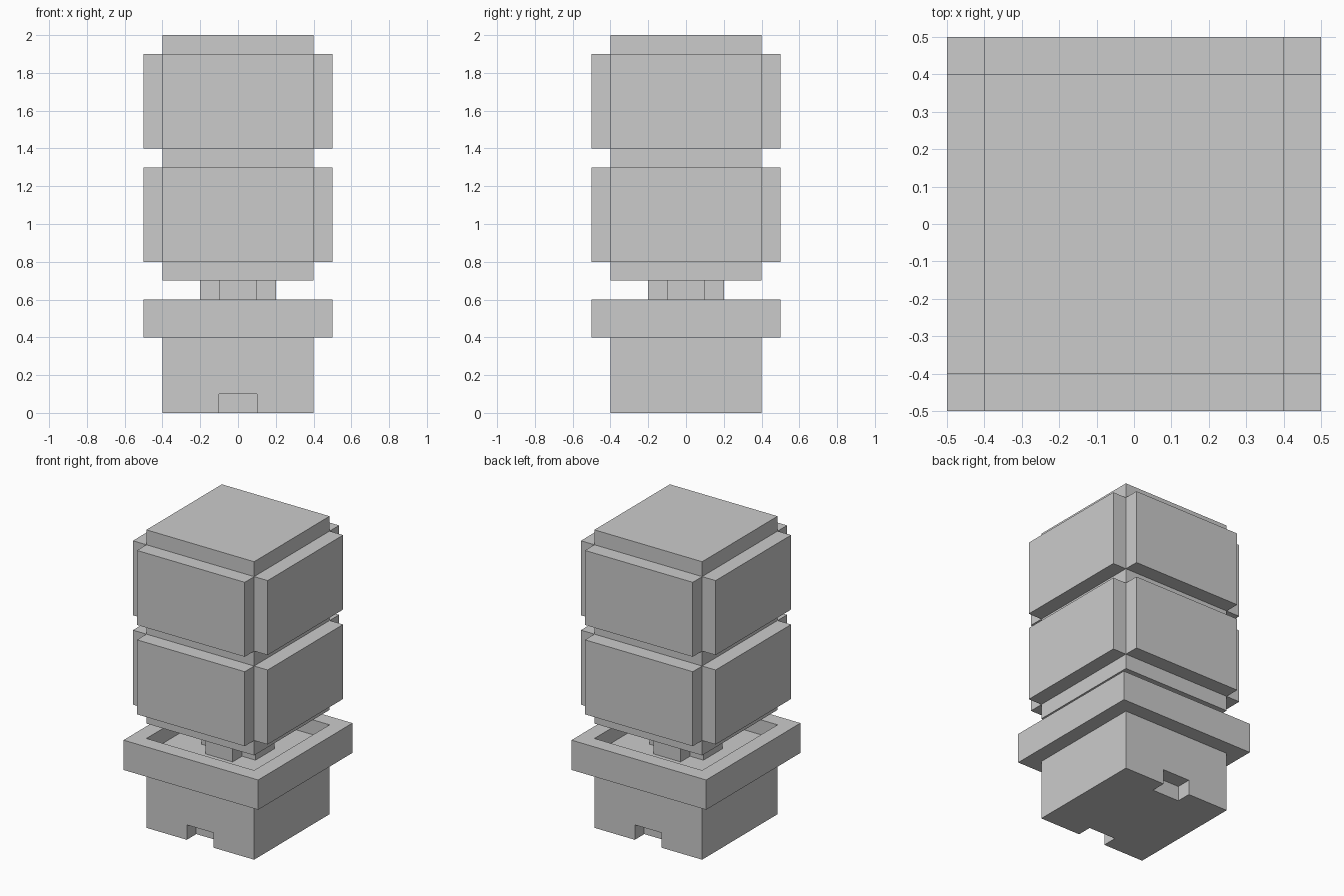
import bpy, bmesh

if "Cube" in bpy.data.objects:
    bpy.data.objects.remove(bpy.data.objects["Cube"])


def finish(name, bm):
    bmesh.ops.recalc_face_normals(bm, faces=bm.faces)
    mesh = bpy.data.meshes.new(name)
    bm.to_mesh(mesh)
    bm.free()
    obj = bpy.data.objects.new(name, mesh)
    bpy.context.collection.objects.link(obj)
    return obj


def square_stack(profile):
    """Closed square-section solid from (half width, z) pairs; returns bmesh and side faces per level."""
    bm = bmesh.new()
    rings = [[bm.verts.new((sx * r, sy * r, z))
              for sx, sy in ((-1, -1), (1, -1), (1, 1), (-1, 1))]
             for r, z in profile]
    levels = []
    for a, b in zip(rings, rings[1:]):
        levels.append([bm.faces.new((a[i], a[(i + 1) % 4], b[(i + 1) % 4], b[i]))
                       for i in range(4)])
    bm.faces.new(rings[0][::-1])
    bm.faces.new(rings[-1])
    bm.normal_update()
    return bm, levels


# Base with a raised rim and a shallow tray on top
bm, _ = square_stack([(0.4, 0), (0.4, 0.4), (0.5, 0.4), (0.5, 0.6), (0.4, 0.6), (0.4, 0.5)])
base = finish("base_tray", bm)

# Notches in the bottom edge, front and back
bm = bmesh.new()
for side in (-1, 1):
    box = bmesh.ops.create_cube(bm, size=0.2)["verts"]
    bmesh.ops.translate(bm, verts=box, vec=(0, 0.4 * side, 0))
cutter = finish("notch_cutter", bm)
cutter.hide_render = True
mod = base.modifiers.new("notches", 'BOOLEAN')
mod.operation = 'DIFFERENCE'
mod.solver = 'EXACT'
mod.object = cutter
bpy.context.view_layer.objects.active = base
bpy.ops.object.modifier_apply(modifier=mod.name)
bpy.data.objects.remove(cutter)

# Cross-shaped post standing in the tray
cross = [(.1, -.2), (.1, -.1), (.2, -.1)]
outline = []
for _ in range(4):
    outline += cross
    cross = [(-y, x) for x, y in cross]
bm = bmesh.new()
foot = bm.faces.new([bm.verts.new((x, y, 0.5)) for x, y in outline])
top = bmesh.ops.extrude_face_region(bm, geom=[foot], use_keep_orig=True)["geom"]
bmesh.ops.translate(bm, verts=[g for g in top if isinstance(g, bmesh.types.BMVert)], vec=(0, 0, 0.2))
finish("cross_post", bm)

# Upper block with two tiers of raised side panels
bm, levels = square_stack([(0.4, z) for z in (0.7, 0.8, 1.3, 1.4, 1.9, 2.0)])
panels = levels[1] + levels[3]
for face in bmesh.ops.extrude_discrete_faces(bm, faces=panels)["faces"]:
    face.normal_update()
    bmesh.ops.translate(bm, verts=face.verts, vec=face.normal * 0.1)
finish("panelled_block", bm)
